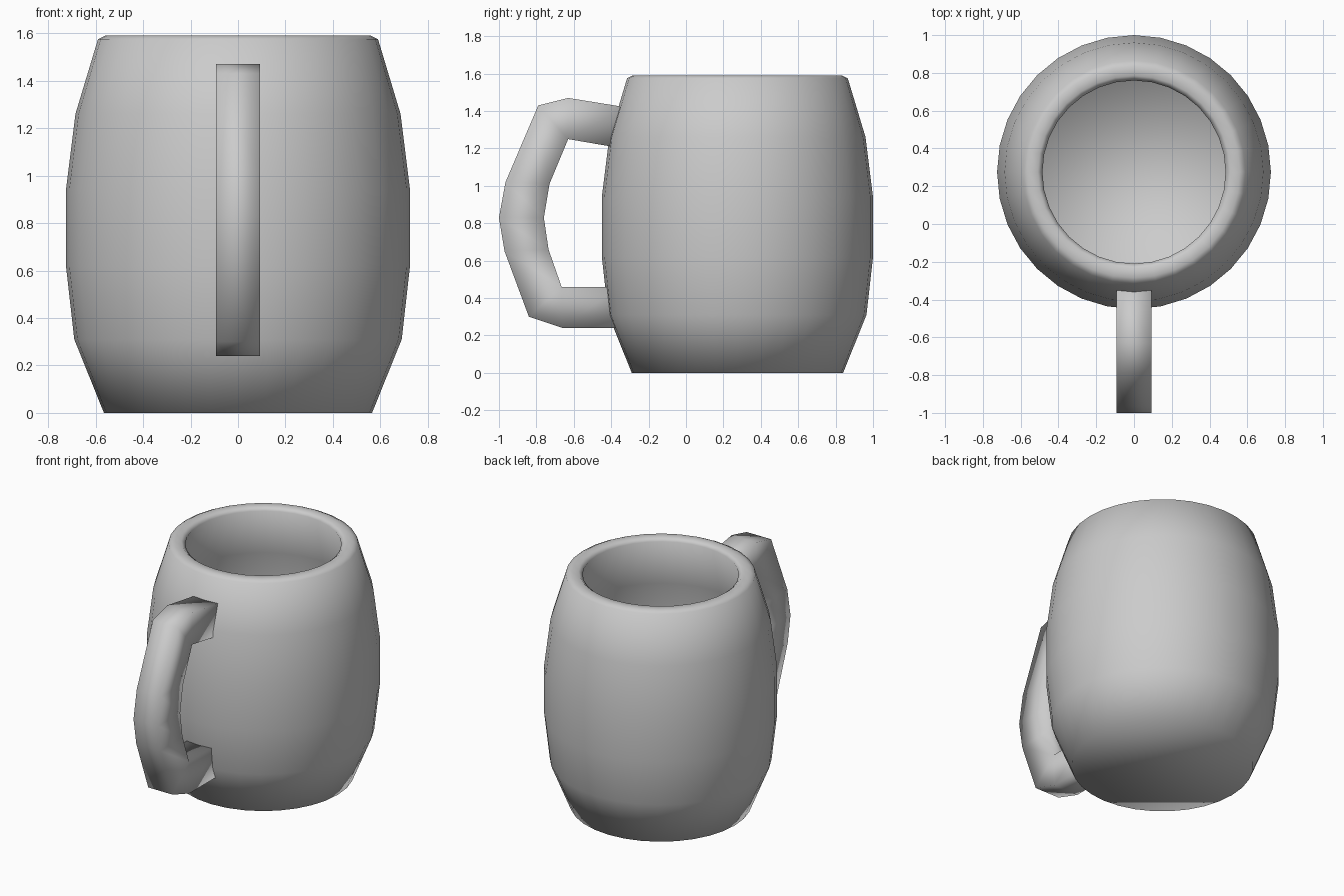
import bpy
from math import cos, sin, pi

if "Cube" in bpy.data.objects:
    bpy.data.objects.remove(bpy.data.objects["Cube"])

def make_object(name, verts, faces):
    mesh = bpy.data.meshes.new(name)
    mesh.from_pydata(verts, [], faces)
    mesh.shade_smooth()
    obj = bpy.data.objects.new(name, mesh)
    bpy.context.collection.objects.link(obj)
    return obj

def lathe(name, profile, sides, center_y):
    """Revolve (radius, z) rings; first and last rings are closed with caps."""
    verts = [(r * sin(2 * pi * i / sides), center_y - r * cos(2 * pi * i / sides), z)
             for r, z in profile for i in range(sides)]
    faces = []
    for k in range(len(profile) - 1):
        for i in range(sides):
            j = (i + 1) % sides
            a, b = k * sides, (k + 1) * sides
            faces.append((a + i, a + j, b + j, b + i))
    last = (len(profile) - 1) * sides
    faces.append(tuple(reversed(range(sides))))
    faces.append(tuple(range(last, last + sides)))
    return make_object(name, verts, faces)

# Barrel-shaped cup: outer wall, rounded rim, inner wall and floor
cup_profile = [(0.565, 0), (0.69, 0.31), (0.725, 0.62), (0.725, 0.94),
               (0.685, 1.26), (0.59, 1.575), (0.56, 1.59), (0.51, 1.59),
               (0.485, 1.57), (0.58, 1.24), (0.62, 0.93), (0.62, 0.63),
               (0.585, 0.34), (0.48, 0.1)]
lathe("cup_body", cup_profile, 32, 0.275)

# Handle: outer and inner (y, z) points of each square cross-section
sections = [((-0.32, 1.42), (-0.34, 1.20)), ((-0.63, 1.47), (-0.63, 1.25)),
            ((-0.79, 1.43), (-0.63, 1.25)), ((-0.965, 1.02), (-0.73, 1.01)),
            ((-1.0, 0.83), (-0.76, 0.83)), ((-0.97, 0.65), (-0.735, 0.66)),
            ((-0.84, 0.30), (-0.665, 0.46)), ((-0.66, 0.24), (-0.665, 0.46)),
            ((-0.34, 0.24), (-0.36, 0.46))]
half = 0.093
verts, faces = [], []
for (oy, oz), (iy, iz) in sections:
    verts += [(-half, oy, oz), (half, oy, oz), (half, iy, iz), (-half, iy, iz)]
for k in range(len(sections) - 1):
    for i in range(4):
        j = (i + 1) % 4
        faces.append((4 * k + i, 4 * k + 4 + i, 4 * k + 4 + j, 4 * k + j))
n = len(verts)
faces += [(0, 1, 2, 3), (n - 1, n - 2, n - 3, n - 4)]
handle = make_object("handle", verts, faces)

# Merge doubled corner points of the handle and orient its faces outward
import bmesh
bm = bmesh.new()
bm.from_mesh(handle.data)
bmesh.ops.remove_doubles(bm, verts=bm.verts, dist=0.001)
bmesh.ops.recalc_face_normals(bm, faces=bm.faces)
bm.to_mesh(handle.data)
bm.free()
